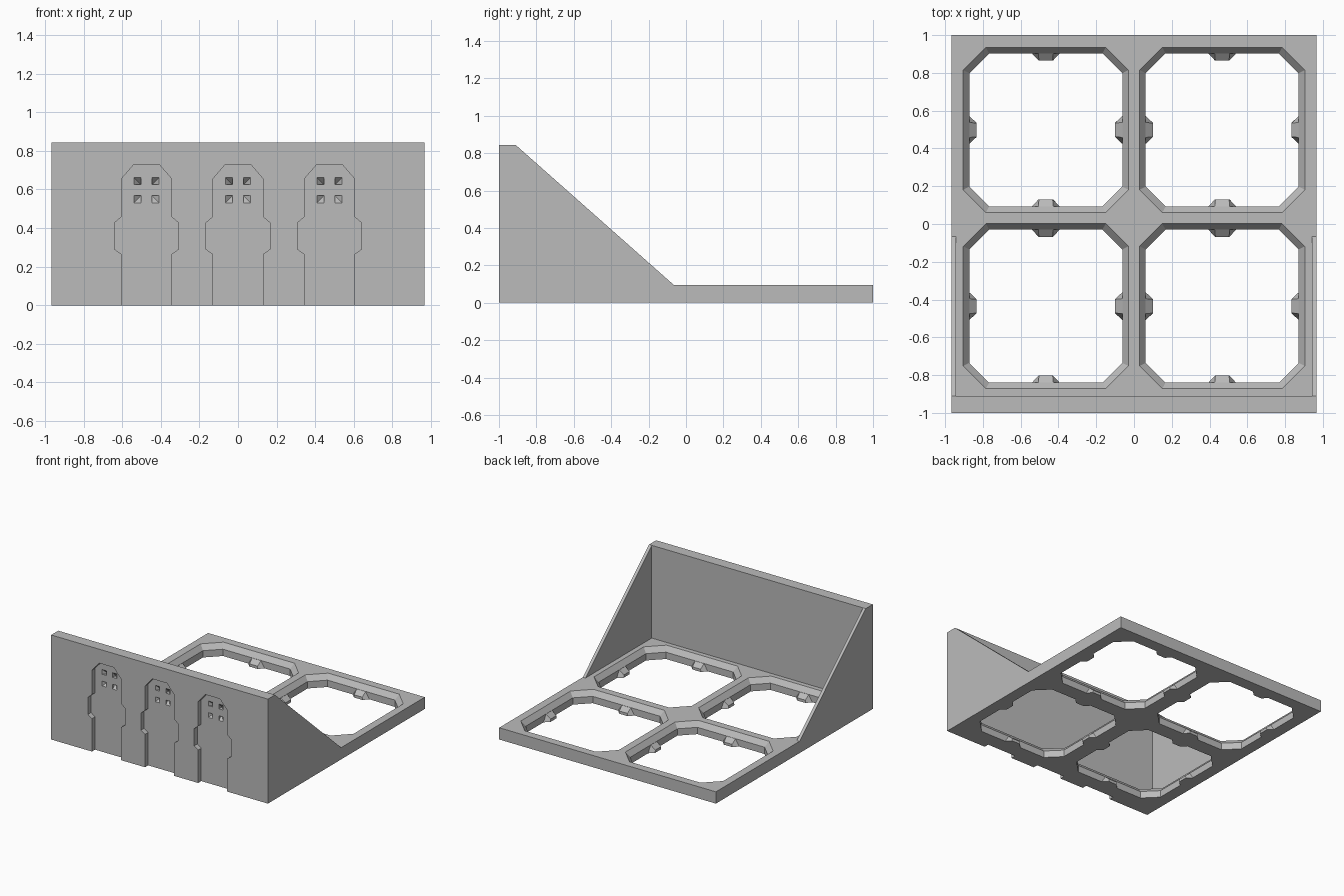
import bpy, bmesh
from math import pi
from mathutils import Matrix, Vector

cube = bpy.data.objects.get("Cube")
if cube:
    bpy.data.objects.remove(cube)

grey = bpy.data.materials.new("plain grey")
grey.use_nodes = True
COL = (0.5, 0.5, 0.5, 1)
grey.diffuse_color = COL
grey.node_tree.nodes["Principled BSDF"].inputs["Base Color"].default_value = COL


def loft(name, rings):
    """Closed solid through matching rings of 3D points."""
    bm = bmesh.new()
    loops = [[bm.verts.new(p) for p in ring] for ring in rings]
    n = len(loops[0])
    for a, b in zip(loops, loops[1:]):
        for i in range(n):
            j = (i + 1) % n
            bm.faces.new((a[i], a[j], b[j], b[i]))
    bm.faces.new(loops[0])
    bm.faces.new(loops[-1])
    bmesh.ops.recalc_face_normals(bm, faces=bm.faces)
    mesh = bpy.data.meshes.new(name)
    bm.to_mesh(mesh)
    bm.free()
    mesh.materials.append(grey)
    ob = bpy.data.objects.new(name, mesh)
    bpy.context.collection.objects.link(ob)
    return ob


def cut(target, cutter):
    """Subtract the cutter, then discard it."""
    mod = target.modifiers.new("cut", "BOOLEAN")
    mod.operation = "DIFFERENCE"
    mod.solver = "EXACT"
    mod.object = cutter
    bpy.context.view_layer.objects.active = target
    bpy.ops.object.modifier_apply(modifier=mod.name)
    bpy.data.objects.remove(cutter)


HALF_X, TOP, FLOOR = 0.967, 0.843, 0.095

# Body: side profile extruded across the width
profile = [(-1, 0), (1, 0), (1, FLOOR), (-0.065, FLOOR), (-0.91, TOP), (-1, TOP)]
body = loft("tray_body", [[(x, y, z) for y, z in profile] for x in (-HALF_X, HALF_X)])

# Hollow between the side walls
inner = HALF_X - 0.024
hollow = [(-0.91, FLOOR), (-0.05, FLOOR), (-0.05, 1), (-0.91, 1)]
cut(body, loft("hollow_cutter", [[(x, y, z) for y, z in hollow] for x in (-inner, inner)]))


def octagon(cx, cy, h, c, z):
    k = h - c
    pts = [(h, -k), (h, k), (k, h), (-k, h), (-h, k), (-h, -k), (-k, -h), (k, -h)]
    return [(cx + x, cy + y, z) for x, y in pts]


# Bevelled floor openings, each with four small clips
HOLE, RIM = 0.405, 0.437
CENTRES = [(sx * 0.467, cy) for sx in (-1, 1) for cy in (-0.435, 0.498)]
for cx, cy in CENTRES:
    cut(body, loft("opening_cutter", [
        octagon(cx, cy, HOLE, 0.105, -0.1),
        octagon(cx, cy, HOLE, 0.105, 0.055),
        octagon(cx, cy, RIM, 0.12, FLOOR),
        octagon(cx, cy, RIM, 0.12, FLOOR + 0.05)]))
    for turn in range(4):
        root = [(HOLE + 0.002, y, z) for y, z in ((-0.075, 0), (0.075, 0), (0.04, 0.055), (-0.04, 0.055))]
        tip = [(HOLE - 0.038, y, z) for y, z in ((-0.038, 0), (0.038, 0), (0.036, 0.022), (-0.036, 0.022))]
        clip = loft("opening_clip", [root, tip])
        clip.data.transform(Matrix.Translation((cx, cy, 0)) @ Matrix.Rotation(turn * pi / 2, 4, "Z"))

# Recessed doorways in the front wall
DEPTH = 0.04
side = [(0.13, -0.1), (0.13, 0.265), (0.165, 0.29), (0.165, 0.428),
        (0.13, 0.458), (0.13, 0.655), (0.065, 0.73)]
outline = side + [(-x, z) for x, z in reversed(side)]
for cx in (-0.474, 0, 0.474):
    cut(body, loft("door_cutter", [[(cx + x, y, z) for x, z in outline] for y in (-1.1, DEPTH - 1)]))
    # Four sloped window pits around a cross, deepest at the cross
    for sx in (-1, 1):
        for sz in (-1, 1):
            a, b, y = 0.028, 0.066, DEPTH - 1
            mouth = [(a, a), (b, a), (b, b), (a, b)]
            back = [(a, a), (a + 0.003, a), (a + 0.003, a + 0.003), (a, a + 0.003)]
            rings = [[(cx + sx * u, yy, 0.597 + sz * v) for u, v in ring]
                     for ring, yy in ((mouth, y - 0.02), (mouth, y), (back, y + 0.035))]
            cut(body, loft("window_cutter", rings))
